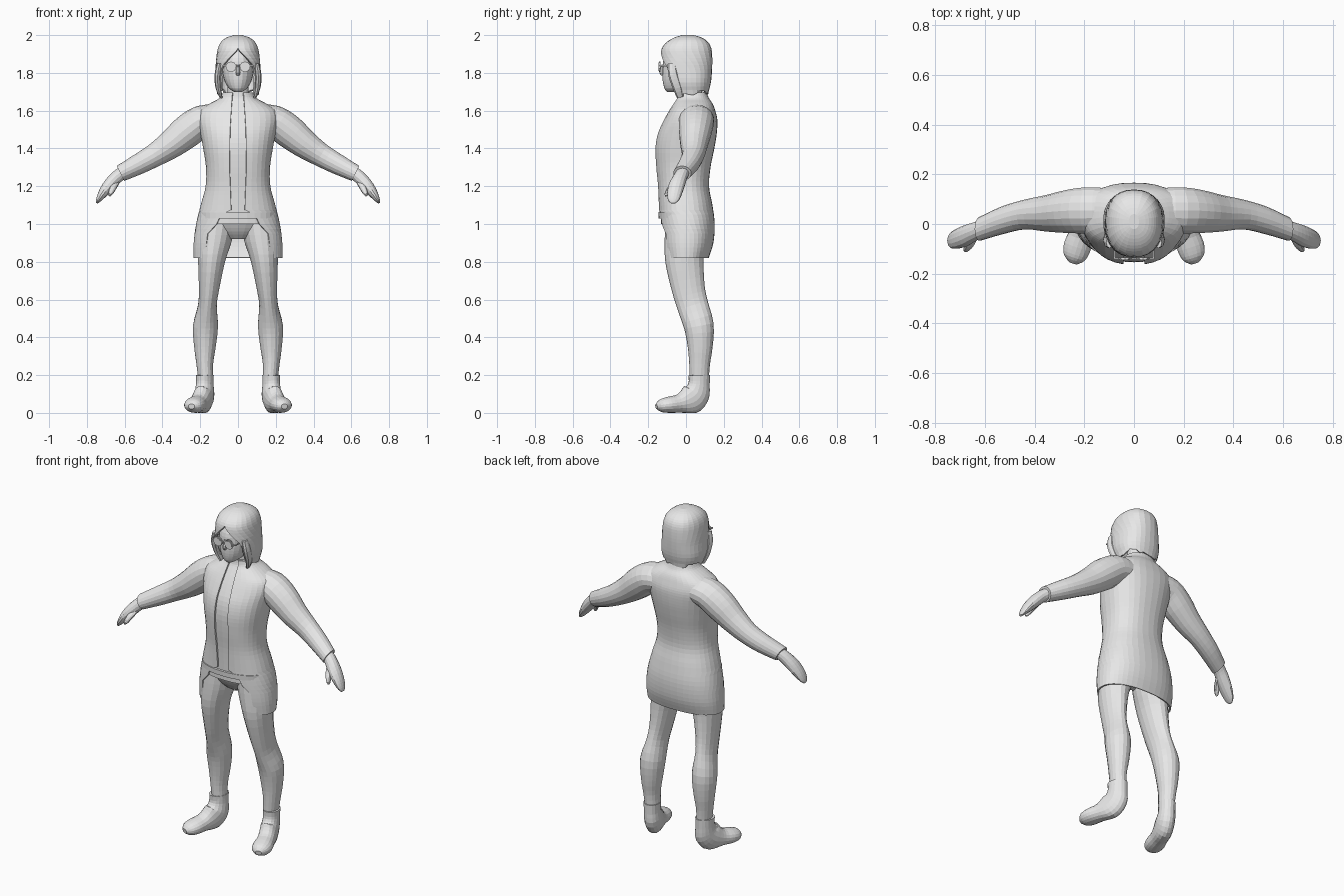
import bpy, bmesh, math, random
from mathutils import Vector

random.seed(4)
if "Cube" in bpy.data.objects:
    bpy.data.objects.remove(bpy.data.objects["Cube"])

grey = bpy.data.materials.new("plain_grey")
grey.use_nodes = True
GREY = (0.8, 0.8, 0.8, 1)
grey.diffuse_color = GREY
grey.node_tree.nodes["Principled BSDF"].inputs["Base Color"].default_value = GREY
X, Y, Z = Vector((1, 0, 0)), Vector((0, 1, 0)), Vector((0, 0, 1))


def smooth_rows(rows, sub):
    """Catmull-Rom interpolation through the station rows."""
    out = []
    for i in range(len(rows) - 1):
        a, b, c, d = (rows[max(0, min(len(rows) - 1, i + k))] for k in (-1, 0, 1, 2))
        for s in range(sub):
            t = s / sub
            out.append([q + t / 2 * (r - p + t * (2 * p - 5 * q + 4 * r - e + t * (3 * (q - r) + e - p)))
                        for p, q, r, e in zip(a, b, c, d)])
    return out + [list(rows[-1])]


def finish(name, bm, mirror=False, thick=0):
    bmesh.ops.remove_doubles(bm, verts=bm.verts, dist=0.0005)
    bmesh.ops.recalc_face_normals(bm, faces=bm.faces)
    mesh = bpy.data.meshes.new(name)
    bm.to_mesh(mesh)
    bm.free()
    mesh.materials.append(grey)
    ob = bpy.data.objects.new(name, mesh)
    bpy.context.collection.objects.link(ob)
    if thick:
        mod = ob.modifiers.new("thickness", 'SOLIDIFY')
        mod.thickness, mod.offset = thick, -1
    if mirror:
        ob.modifiers.new("mirror", 'MIRROR')
    return ob


def loft(name, rows, side=X, n=16, p=2.0, sub=3, upright=False, gap=None,
         mirror=False, thick=0, ragged=0):
    """Rows are x, y, z, side radius, depth radius; gap(z) opens the front."""
    rows = smooth_rows(rows, sub)
    bm, rings = bmesh.new(), []
    for i, (x, y, z, ru, rv) in enumerate(rows):
        lo, hi = rows[max(i - 1, 0)], rows[min(i + 1, len(rows) - 1)]
        t = Z if upright else (Vector(hi[:3]) - Vector(lo[:3])).normalized()
        v = t.cross(side).normalized()
        start = math.asin(min(1, gap(z) / ru) ** (p / 2)) if gap else 0
        ring = []
        for k in range(n + 1 if gap else n):
            a = start + (2 * math.pi - 2 * start) * k / n
            s, c = math.sin(a), math.cos(a)
            co = (Vector((x, y, z)) + side * ru * math.copysign(abs(s) ** (2 / p), s)
                  - v * rv * math.copysign(abs(c) ** (2 / p), c))
            co.z = max(co.z, 0)
            if ragged and i == 0:
                co.z += random.uniform(-ragged, ragged)
            ring.append(bm.verts.new(co))
        rings.append(ring)
    m = len(rings[0])
    for r, q in zip(rings, rings[1:]):
        for k in range(n):
            bm.faces.new((r[k], r[(k + 1) % m], q[(k + 1) % m], q[k]))
    if not gap:
        bm.faces.new(rings[0])
    if not gap or rows[-1][3] < 0.06:
        bm.faces.new(rings[-1])
    return finish(name, bm, mirror, thick)


def body(rows, grow=0.0):
    """Turn z, half width, front y, back y into upright stations."""
    return [(0, (f + b) / 2, z, w + grow, (b - f) / 2 + grow) for z, w, f, b in rows]


def steps(table):
    """Piecewise linear rule over height."""
    def rule(z):
        for (z0, a), (z1, b) in zip(table, table[1:]):
            if z <= z1:
                return a + (b - a) * max(0, (z - z0) / (z1 - z0))
        return table[-1][1]
    return rule


# Coat and the shirt beneath it share one torso shape
torso = [(.82, .235, -.12, .12), (.9, .235, -.135, .145), (1.0, .222, -.142, .152),
         (1.1, .198, -.145, .14), (1.2, .172, -.15, .122), (1.3, .17, -.16, .13),
         (1.4, .185, -.164, .15), (1.48, .2, -.15, .163), (1.55, .215, -.118, .166),
         (1.6, .205, -.09, .155), (1.635, .155, -.068, .142), (1.665, .1, -.05, .122),
         (1.695, .08, -.045, .11)]
opening = steps([(.82, .175), (.96, .16), (.985, .12), (1.03, .1), (1.06, .08),
                 (1.075, .036), (1.3, .045), (1.5, .042), (1.69, .03)])
loft("coat", body(torso), n=32, p=2.3, sub=4, upright=True, gap=opening, thick=.009)
loft("shirt", body(torso[2:], -.01), n=32, p=2.3, upright=True)
loft("belt", body([(1.03, .2, -.145, .1), (1.06, .2, -.147, .1)]), n=32, p=2.3, sub=1, upright=True)
loft("hips", body([(.92, .08, -.06, .09), (.96, .15, -.095, .12), (1.02, .2, -.125, .13),
                   (1.06, .19, -.125, .12)]), n=28, upright=True)

# Sleeves, cuffs and mitten hands with thumbs
loft("sleeves", [(.1, .055, 1.555, .09, .075), (.19, .055, 1.545, .094, .084),
                 (.27, .05, 1.49, .087, .088), (.35, .043, 1.425, .074, .076),
                 (.44, .038, 1.365, .06, .062), (.53, .015, 1.315, .056, .054),
                 (.622, -.02, 1.268, .048, .044)],
     side=Y, n=18, mirror=True)
loft("hands", [(.6, -.012, 1.28, .036, .033), (.64, -.03, 1.25, .038, .034),
               (.68, -.048, 1.208, .043, .033), (.715, -.06, 1.163, .04, .025),
               (.738, -.066, 1.128, .03, .014), (.748, -.068, 1.11, .012, .005)],
     side=Y, n=14, mirror=True)
loft("thumbs", [(.645, -.045, 1.23, .016, .022), (.66, -.08, 1.195, .016, .018),
                (.675, -.1, 1.163, .013, .013), (.682, -.106, 1.148, .005, .005)],
     side=Y, n=10, mirror=True)

# Legs and boots
loft("legs", [(.17, .07, .17, .04, .05), (.176, .072, .26, .045, .055), (.175, .075, .35, .058, .066),
              (.172, .068, .46, .067, .079), (.162, .035, .57, .05, .083), (.153, .012, .66, .055, .088),
              (.14, -.008, .8, .072, .101), (.125, -.005, .9, .09, .108), (.113, 0, 1.0, .1, .11)],
     n=18, mirror=True)
turn = math.radians(18)
loft("boots", [(.176, .07, .2, .047, .058), (.176, .069, .15, .046, .058),
               (.177, .055, .1, .05, .074), (.19, .02, .068, .05, .078),
               (.21, -.035, .05, .05, .05), (.228, -.09, .043, .056, .043),
               (.24, -.132, .038, .046, .034), (.246, -.157, .034, .018, .014)],
     side=Vector((math.cos(turn), math.sin(turn), 0)), n=18, mirror=True)

# Neck, head and nose
loft("neck", body([(1.62, .06, -.03, .09), (1.76, .055, -.03, .08)]), n=14, upright=True)
loft("head", body([(1.70, .022, -.1, -.03), (1.72, .05, -.115, .02), (1.765, .074, -.124, .07),
                   (1.82, .085, -.124, .1), (1.88, .09, -.116, .11), (1.94, .07, -.08, .09),
                   (1.97, .03, -.04, .05)]), n=20, upright=True)
loft("nose", [(0, -.122, 1.845, .007, .008), (0, -.128, 1.8, .012, .013),
              (0, -.122, 1.785, .006, .006)], n=8, sub=2, upright=True)

# Bobbed hair with a parted fringe and hanging front locks
parting = steps([(1.69, .088), (1.8, .094), (1.835, .084), (1.87, .055), (1.925, 0)])
loft("hair", body([(1.695, .11, -.075, .118), (1.75, .124, -.105, .132), (1.82, .12, -.13, .138),
                   (1.88, .115, -.134, .139), (1.93, .107, -.128, .134), (1.965, .09, -.1, .115),
                   (1.988, .06, -.06, .08), (2.0, .02, -.02, .04)]),
     n=22, p=2.3, upright=True, gap=parting, thick=.012, ragged=.014)
loft("front_locks", [(.098, -.075, 1.85, .014, .022), (.108, -.068, 1.79, .016, .026),
                     (.104, -.045, 1.72, .015, .024), (.09, -.03, 1.67, .008, .018)],
     n=8, mirror=True)

# Round spectacles: lenses, bridge and side arms
bm = bmesh.new()
for radius, y in ((.028, -.138), (.022, -.141)):
    made = bmesh.ops.create_cone(bm, cap_ends=True, segments=10, radius1=radius, radius2=radius, depth=.008)
    for vert in made["verts"]:
        vert.co = Vector((vert.co.x + .037, y + vert.co.z, vert.co.y + 1.832))
for centre, size in (((.006, -.138, 1.836), (.014, .006, .006)),
                     ((.08, -.1, 1.838), (.005, .08, .006)),
                     ((.071, -.138, 1.838), (.022, .006, .006))):
    made = bmesh.ops.create_cube(bm, size=1)
    for vert in made["verts"]:
        vert.co = Vector(a * b + c for a, b, c in zip(vert.co, size, centre))
finish("spectacles", bm, mirror=True)
